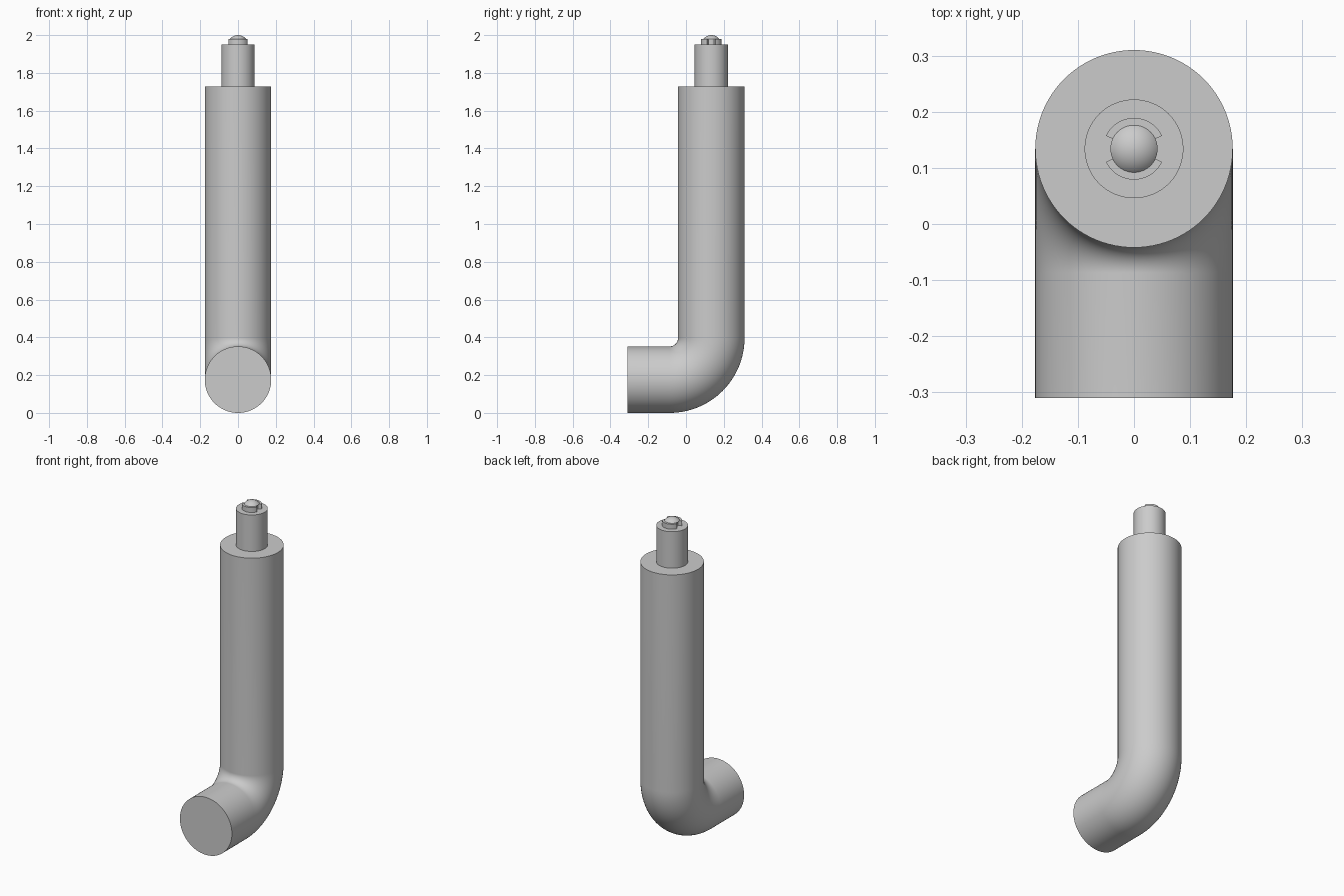
import bpy, bmesh
from math import sin, cos, pi, radians
from mathutils import Vector

if "Cube" in bpy.data.objects:
    bpy.data.objects.remove(bpy.data.objects["Cube"], do_unlink=True)

AXIS_Y = 0.134      # centre line of the upright
PIPE_R = 0.176
BEND_R = 0.221
PIPE_TOP = 1.727
NECK_TOP = 1.95
COLLAR_TOP = 1.98
SEGMENTS = 96

grey = bpy.data.materials.new("plain grey")
grey.use_nodes = True
colour = (0.6, 0.6, 0.6, 1)
grey.diffuse_color = colour
grey.node_tree.nodes["Principled BSDF"].inputs["Base Color"].default_value = colour


def finish(name, bm):
    bmesh.ops.recalc_face_normals(bm, faces=bm.faces)
    mesh = bpy.data.meshes.new(name)
    bm.to_mesh(mesh)
    bm.free()
    mesh.materials.append(grey)
    obj = bpy.data.objects.new(name, mesh)
    bpy.context.collection.objects.link(obj)
    bpy.ops.object.select_all(action='DESELECT')
    obj.select_set(True)
    bpy.context.view_layer.objects.active = obj
    bpy.ops.object.shade_smooth_by_angle(angle=radians(35))
    return obj


def loft(name, loops):
    """Skin a row of closed loops and cap both ends."""
    bm = bmesh.new()
    rings = [[bm.verts.new(p) for p in loop] for loop in loops]
    for a, b in zip(rings, rings[1:]):
        n = len(a)
        for i in range(n):
            j = (i + 1) % n
            bm.faces.new((a[i], a[j], b[j], b[i]))
    bm.faces.new(rings[0])
    bm.faces.new(rings[-1])
    return finish(name, bm)


def circle(centre, radius, u, v):
    steps = [2 * pi * i / SEGMENTS for i in range(SEGMENTS)]
    return [centre + radius * (cos(t) * u + sin(t) * v) for t in steps]


def turned(name, profile):
    """Upright round part from (radius, height) pairs."""
    x, y = Vector((1, 0, 0)), Vector((0, 1, 0))
    return loft(name, [circle(Vector((0, AXIS_Y, z)), r, x, y) for r, z in profile])


# Elbow pipe: short horizontal arm, quarter bend, long upright
side = Vector((1, 0, 0))
bend = Vector((0, AXIS_Y - BEND_R, PIPE_R + BEND_R))
path = [(Vector((0, -0.31, PIPE_R)), 0)]
for i in range(33):
    a = pi / 2 * i / 32
    path.append((bend + BEND_R * Vector((0, sin(a), -cos(a))), a))
path.append((Vector((0, AXIS_Y, PIPE_TOP)), pi / 2))
loft("elbow_pipe", [circle(c, PIPE_R, side, Vector((0, -sin(a), cos(a))))
                    for c, a in path])

# Narrow neck and the pin running through the collar
turned("neck", [(0.088, PIPE_TOP), (0.088, NECK_TOP)])
turned("pin", [(0.034, NECK_TOP), (0.034, COLLAR_TOP)])

# Shallow rounded button on top: a cap of a larger sphere
cap_r, cap_h = 0.042, 0.02
ball = (cap_r ** 2 + cap_h ** 2) / (2 * cap_h)
dome = []
for i in range(12):
    r = cap_r * cos(pi / 2 * i / 12)
    dome.append((r, 2 - ball + (ball ** 2 - r ** 2) ** 0.5))
dome.append((0.0005, 2.0))
turned("button", dome)

# Split collar: two curved jaws with gaps on the left and right
for name, turn in (("collar_back", 0), ("collar_front", pi)):
    angles = [turn + radians(25 + 130 * i / 32) for i in range(33)]
    outline = [(0.055, t) for t in angles] + [(0.033, t) for t in reversed(angles)]
    loft(name, [[Vector((r * cos(t), AXIS_Y + r * sin(t), z)) for r, t in outline]
                for z in (NECK_TOP, COLLAR_TOP)])
